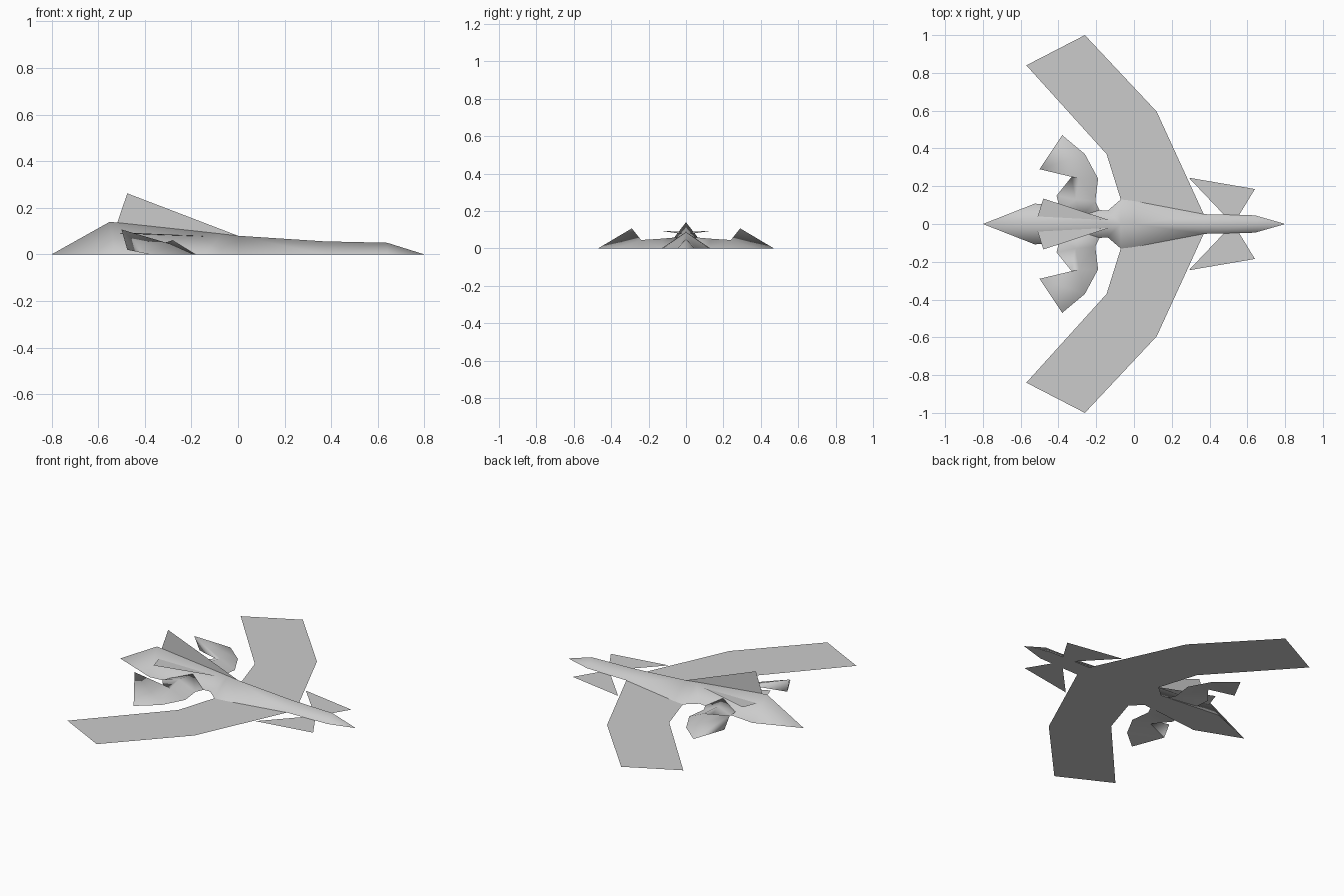
import bpy, bmesh

old = bpy.data.objects.get("Cube")
if old:
    bpy.data.objects.remove(old, do_unlink=True)

grey = bpy.data.materials.new("plain grey")
grey.use_nodes = True
colour = (0.6, 0.6, 0.6, 1)
grey.diffuse_color = colour
grey.node_tree.nodes["Principled BSDF"].inputs["Base Color"].default_value = colour


def finish(bm, name):
    mesh = bpy.data.meshes.new(name)
    bm.to_mesh(mesh)
    bm.free()
    mesh.materials.append(grey)
    obj = bpy.data.objects.new(name, mesh)
    bpy.context.collection.objects.link(obj)
    return obj


def sheet(name, points):
    """One thin flat panel."""
    bm = bmesh.new()
    bm.faces.new([bm.verts.new(p) for p in points])
    bmesh.ops.triangulate(bm, faces=bm.faces[:])
    return finish(bm, name)


def loft(name, sections, sharp_below=-0.5):
    """Skin triangular sections smoothly, with a crisp edge round the underside."""
    bm = bmesh.new()
    rings = [[bm.verts.new(p) for p in s] for s in sections]
    for a, b in zip(rings, rings[1:]):
        for i in range(3):
            j = (i + 1) % 3
            bm.faces.new((a[i], a[j], b[j], b[i]))
    bm.faces.new(rings[0][::-1])
    bm.faces.new(rings[-1])
    bmesh.ops.remove_doubles(bm, verts=bm.verts[:], dist=0.0005)
    bmesh.ops.triangulate(bm, faces=bm.faces[:])
    bmesh.ops.recalc_face_normals(bm, faces=bm.faces[:])
    for f in bm.faces:
        f.smooth = True
    for e in bm.edges:
        under = [f.normal.z < sharp_below for f in e.link_faces]
        e.smooth = not (any(under) and not all(under))
    return finish(bm, name)


# Body: x, half width, ridge height
body = [(-0.8, 0, 0), (-0.525, 0.108, 0.14), (-0.14, 0.07, 0.096),
        (-0.07, 0.13, 0.088), (0.0, 0.122, 0.08), (0.37, 0.052, 0.056),
        (0.64, 0.046, 0.05), (0.8, 0, 0)]
loft("body", [[(x, -w, 0), (x - (0.025 if h > 0.12 else 0), 0, h), (x, w, 0)]
              for x, w, h in body])

# Upright head crest
sheet("head_crest", [(-0.52, 0, 0.13), (0, 0, 0.08), (-0.475, 0, 0.262)])

# Arm sections: outer base, ridge, inner base
arm = [
    [(-0.17, 0.05, 0), (-0.28, 0.04, 0.06), (-0.39, 0.07, 0.02)],
    [(-0.205, 0.12, 0), (-0.31, 0.13, 0.052), (-0.41, 0.15, 0.03)],
    [(-0.19, 0.24, 0), (-0.29, 0.24, 0.045), (-0.33, 0.25, 0.03)],
    [(-0.26, 0.37, 0), (-0.5, 0.29, 0.107), (-0.475, 0.305, 0.02)],
    [(-0.38, 0.47, 0), (-0.38, 0.47, 0), (-0.38, 0.47, 0)],
]

# Flat panels on each side
wing = [(-0.07, 0.13), (-0.145, 0.37), (-0.57, 0.84), (-0.26, 1.0),
        (0.12, 0.595), (0.37, 0.05)]
tail_fin = [(0.48, 0.045), (0.29, 0.245), (0.64, 0.185), (0.555, 0.045)]
head_fin = [(-0.51, 0.04, 0.09), (-0.48, 0.135, 0.094), (-0.13, 0.02, 0.077)]

for side, s in (("left", -1), ("right", 1)):
    sheet("wing_" + side, [(x, s * y, 0) for x, y in wing][::-s])
    sheet("tail_fin_" + side, [(x, s * y, 0) for x, y in tail_fin][::-s])
    sheet("head_fin_" + side, [(x, s * y, z) for x, y, z in head_fin][::-s])
    loft("arm_" + side, [[(x, s * y, z) for x, y, z in sec] for sec in arm])
